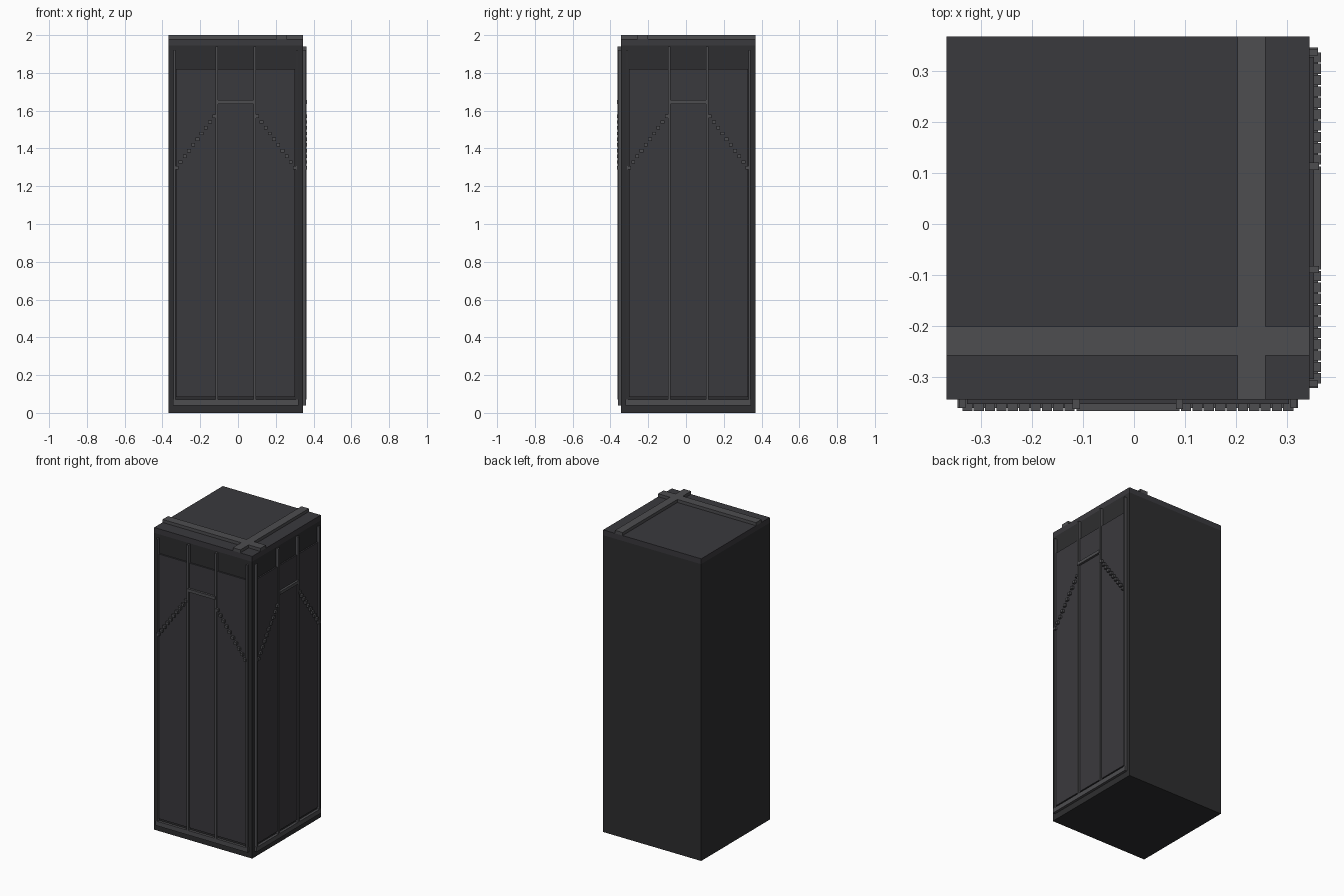
import bpy
import bmesh
from mathutils import Matrix, Vector

if "Cube" in bpy.data.objects:
    bpy.data.objects.remove(bpy.data.objects["Cube"])

C = 0.012   # tower core is shifted this far back and left
H = 0.355   # half width of the core


def mat(name, rgb):
    m = bpy.data.materials.new(name)
    m.diffuse_color = (*rgb, 1)
    m.use_nodes = True
    m.node_tree.nodes["Principled BSDF"].inputs["Base Color"].default_value = m.diffuse_color
    return m


DARK = mat("dark_wall", (0.027, 0.027, 0.029))
PANEL = mat("panel_grey", (0.042, 0.041, 0.047))
TRIM = mat("trim_grey", (0.075, 0.074, 0.080))


def boxes(name, spans, material, matrix=Matrix()):
    """One object from a list of (x0, x1, y0, y1, z0, z1) boxes."""
    bm = bmesh.new()
    for x0, x1, y0, y1, z0, z1 in spans:
        lo, hi = Vector((x0, y0, z0)), Vector((x1, y1, z1))
        size = hi - lo
        m = Matrix.Translation((lo + hi) / 2) @ Matrix.Diagonal((*size, 1))
        bmesh.ops.create_cube(bm, size=1, matrix=matrix @ m)
    me = bpy.data.meshes.new(name)
    bm.to_mesh(me)
    bm.free()
    me.materials.append(material)
    ob = bpy.data.objects.new(name, me)
    bpy.context.collection.objects.link(ob)
    return ob


core = Matrix.Translation((-C, C, 0))

# Core and roof
boxes("tower_core", [(-H, H, -H, H, 0, 1.945)], DARK, core)
boxes("roof_slab", [(-H, H, -H, H, 1.945, 1.98)], PANEL, core)

# Crossing roof beams
boxes("roof_beam_long", [(-H, H, -0.269, -0.213, 1.98, 2.0)], TRIM, core)
boxes("roof_beam_cross", [(0.215, 0.269, -H, -0.269, 1.98, 2.0),
                          (0.215, 0.269, -0.213, H, 1.98, 2.0)], TRIM, core)

# Identical facade on the front and right sides
for side, angle in (("front", 0), ("right", 1.5707963)):
    m = core @ Matrix.Rotation(angle, 4, 'Z')

    def part(name, spans, material):
        boxes(side + "_" + name, spans, material, m)

    part("panel", [(-0.315, 0.315, -H - 0.009, -H, 0.085, 1.82)], PANEL)
    part("bottom_rail", [(-0.333, 0.333, -H - 0.017, -H, 0.04, 0.07)], TRIM)

    # Vertical bars
    part("edge_bars", [(s * 0.324 - 0.006, s * 0.324 + 0.006, -H - 0.017, -H, 0.07, 1.92)
                       for s in (-1, 1)], TRIM)
    part("mullions", [(s * 0.101 - 0.007, s * 0.101 + 0.007, -H - 0.019, -H, 0.07, 1.94)
                      for s in (-1, 1)], TRIM)

    # Crossbar between the mullions
    part("crossbar", [(-0.101, 0.101, -H - 0.023, -H, 1.636, 1.656)], TRIM)

    # Stepped diagonal studs
    n = 10
    studs = []
    for s in (-1, 1):
        for i in range(n):
            u = s * (0.114 + 0.2 * i / (n - 1))
            z = 1.57 - 0.272 * i / (n - 1)
            studs.append((u - 0.010, u + 0.010, -H - 0.023, -H, z - 0.009, z + 0.009))
    part("diagonal_studs", studs, TRIM)
